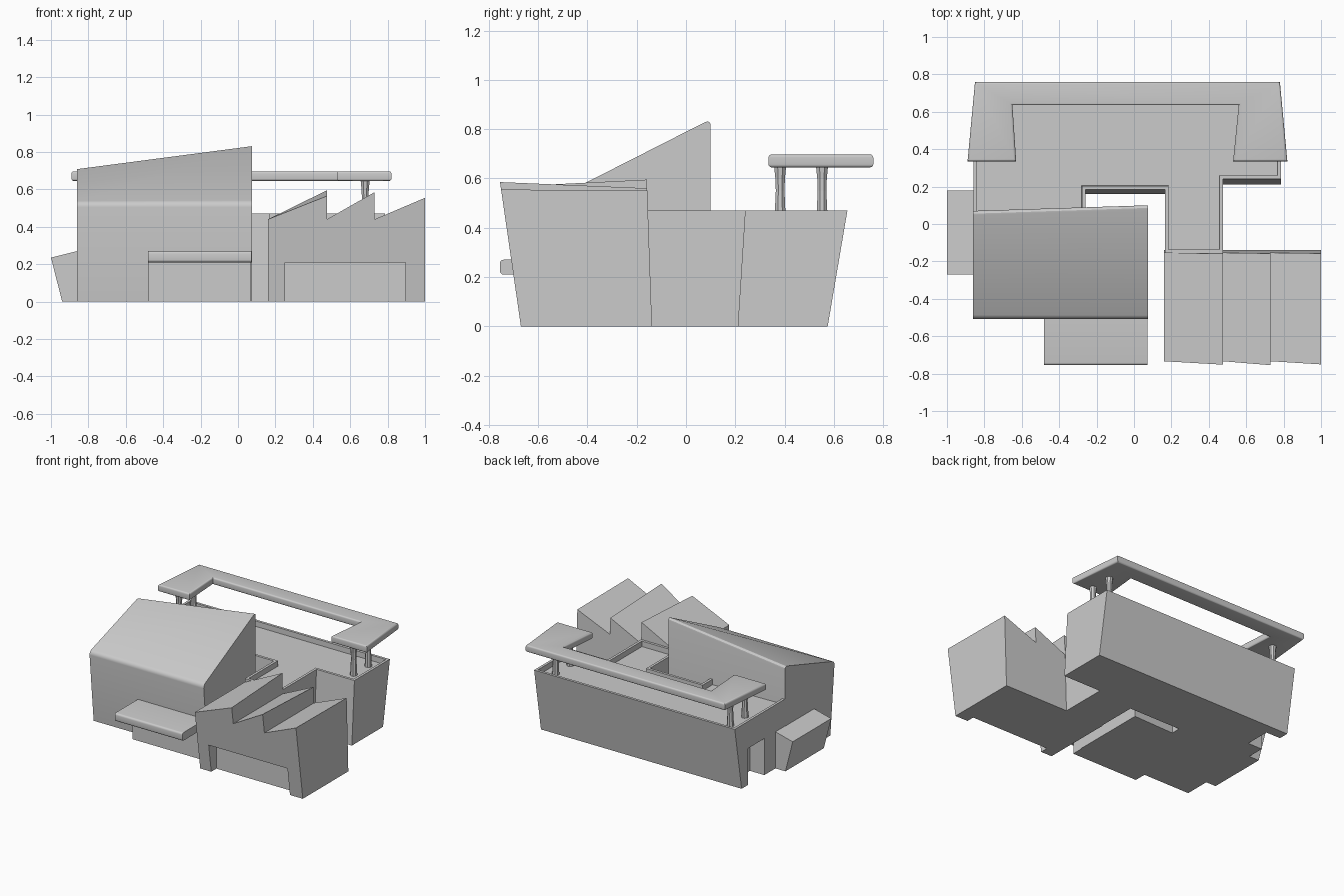
import bpy, bmesh, math
from mathutils import Vector

if "Cube" in bpy.data.objects:
    bpy.data.objects.remove(bpy.data.objects["Cube"])


def loft(name, ring_a, ring_b, pick=None, width=0.0):
    """Solid between two matching rings; edges chosen by pick() are rounded."""
    bm = bmesh.new()
    a = [bm.verts.new(p) for p in ring_a]
    b = [bm.verts.new(p) for p in ring_b]
    n = len(a)
    bm.faces.new(a)
    bm.faces.new(b[::-1])
    for i in range(n):
        j = (i + 1) % n
        bm.faces.new((a[i], b[i], b[j], a[j]))
    bmesh.ops.recalc_face_normals(bm, faces=bm.faces)
    if pick:
        edges = [e for e in bm.edges if pick(e.verts[0].co, e.verts[1].co)]
        bmesh.ops.bevel(bm, geom=edges, offset=width, segments=4,
                        profile=0.5, affect='EDGES')
    return finish(name, bm)


def finish(name, bm):
    me = bpy.data.meshes.new(name)
    bm.to_mesh(me)
    bm.free()
    ob = bpy.data.objects.new(name, me)
    bpy.context.collection.objects.link(ob)
    return ob


def smooth(ob):
    bpy.ops.object.select_all(action='DESELECT')
    ob.select_set(True)
    bpy.context.view_layer.objects.active = ob
    bpy.ops.object.shade_smooth_by_angle(angle=math.radians(28))


def box(name, lo, hi):
    plan = [(lo[0], lo[1]), (hi[0], lo[1]), (hi[0], hi[1]), (lo[0], hi[1])]
    return loft(name, [(x, y, lo[2]) for x, y in plan], [(x, y, hi[2]) for x, y in plan])


def cut(ob, cutter):
    cutter.hide_render = True
    cutter.hide_viewport = True
    m = ob.modifiers.new("opening", 'BOOLEAN')
    m.operation = 'DIFFERENCE'
    m.solver = 'EXACT'
    m.object = cutter


# Main flat-roofed block: x, top y, bottom y
plan = [(-0.858, 0.03, 0.03), (-0.26, 0.03, 0.03), (-0.26, 0.185, 0.16),
        (0.165, 0.185, 0.16), (0.165, -0.155, -0.155), (0.475, -0.155, -0.155),
        (0.475, 0.24, 0.21), (0.785, 0.24, 0.21), (0.785, 0.655, 0.575),
        (-0.858, 0.655, 0.575)]
main = loft("main_block", [(x, yb, 0) for x, yt, yb in plan],
            [(x, yt, 0.47) for x, yt, yb in plan])

# Recessed roof leaves a parapet
bm = bmesh.new()
bm.from_mesh(main.data)
roof = [max(bm.faces, key=lambda f: f.calc_center_median().z)]
bmesh.ops.inset_region(bm, faces=roof, thickness=0.027, depth=0)
bmesh.ops.inset_region(bm, faces=roof, thickness=0.001, depth=-0.04)
bm.to_mesh(main.data)
bm.free()

# Doorway in the left wall
cut(main, box("side_door_cutter", (-1.0, 0.31, -0.1), (-0.74, 0.50, 0.27)))

# Hall with a twisted sloping roof
left = [(-0.86, -0.46, 0), (-0.86, -0.51, 0.53), (-0.86, 0.07, 0.715), (-0.86, 0.07, 0)]
right = [(0.075, -0.46, 0), (0.075, -0.51, 0.53), (0.075, 0.10, 0.84), (0.075, 0.10, 0)]
hall = loft("sloped_hall", left, right,
            lambda p, q: min(p.z, q.z) > 0.5 and abs(p.x - q.x) > 0.5, 0.025)
smooth(hall)

# Sawtooth wing: leaning front and back planes
saw = [(0.16, 0, 0), (0.16, 0.44, 0.44), (0.475, 0.565, 0.595), (0.475, 0.44, 0.44),
       (0.73, 0.585, 0.56), (0.73, 0.44, 0.44), (1.0, 0.555, 0.55), (1.0, 0, 0)]
wing = loft("sawtooth_wing", [(x, -0.67 - 0.145 * zf, zf) for x, zf, zb in saw],
            [(x, -0.138 - 0.035 * zb, zb) for x, zf, zb in saw])
cut(wing, box("wing_opening_cutter", (0.25, -0.9, -0.1), (0.895, -0.61, 0.208)))

# Side annex with a tilted outer wall
annex = [(-0.94, 0), (-1.0, 0.235), (-0.84, 0.275), (-0.84, 0)]
loft("side_annex", [(x, -0.27, z) for x, z in annex], [(x, 0.18, z) for x, z in annex])

# Entrance block and its canopy
box("entrance_block", (-0.478, -0.55, 0), (0.07, -0.40, 0.22))
slab = [(-0.755, 0.21), (-0.755, 0.27), (-0.45, 0.27), (-0.45, 0.21)]
canopy = loft("entrance_canopy", [(-0.48, y, z) for y, z in slab],
              [(0.073, y, z) for y, z in slab],
              lambda p, q: abs(p.x - q.x) > 0.5 and p.y < -0.7, 0.014)
smooth(canopy)

# Raised C-shaped roof slab
ring = [(-0.85, 0.76), (0.78, 0.76), (0.82, 0.335), (0.53, 0.335),
        (0.56, 0.635), (-0.65, 0.635), (-0.63, 0.335), (-0.89, 0.335)]
pergola = loft("raised_roof_slab", [(x, y, 0.645) for x, y in ring],
               [(x, y, 0.697) for x, y in ring],
               lambda p, q: abs(p.z - q.z) < 0.01, 0.012)
smooth(pergola)

# Waisted pillars under the slab
for side, x in (("left", -0.75), ("right", 0.68)):
    for place, y in (("front", 0.382), ("back", 0.552)):
        bm = bmesh.new()
        rings = []
        for z, r in ((0.425, 0.025), (0.47, 0.023), (0.55, 0.019), (0.60, 0.021), (0.655, 0.027)):
            rings.append([bm.verts.new(Vector((x + r * math.cos(t), y + r * math.sin(t), z)))
                          for t in [math.pi * (i + 0.5) / 4 for i in range(8)]])
        for lo, hi in zip(rings, rings[1:]):
            for i in range(8):
                j = (i + 1) % 8
                bm.faces.new((lo[i], lo[j], hi[j], hi[i]))
        bm.faces.new(rings[0][::-1])
        bm.faces.new(rings[-1])
        finish(f"{side}_{place}_pillar", bm)
